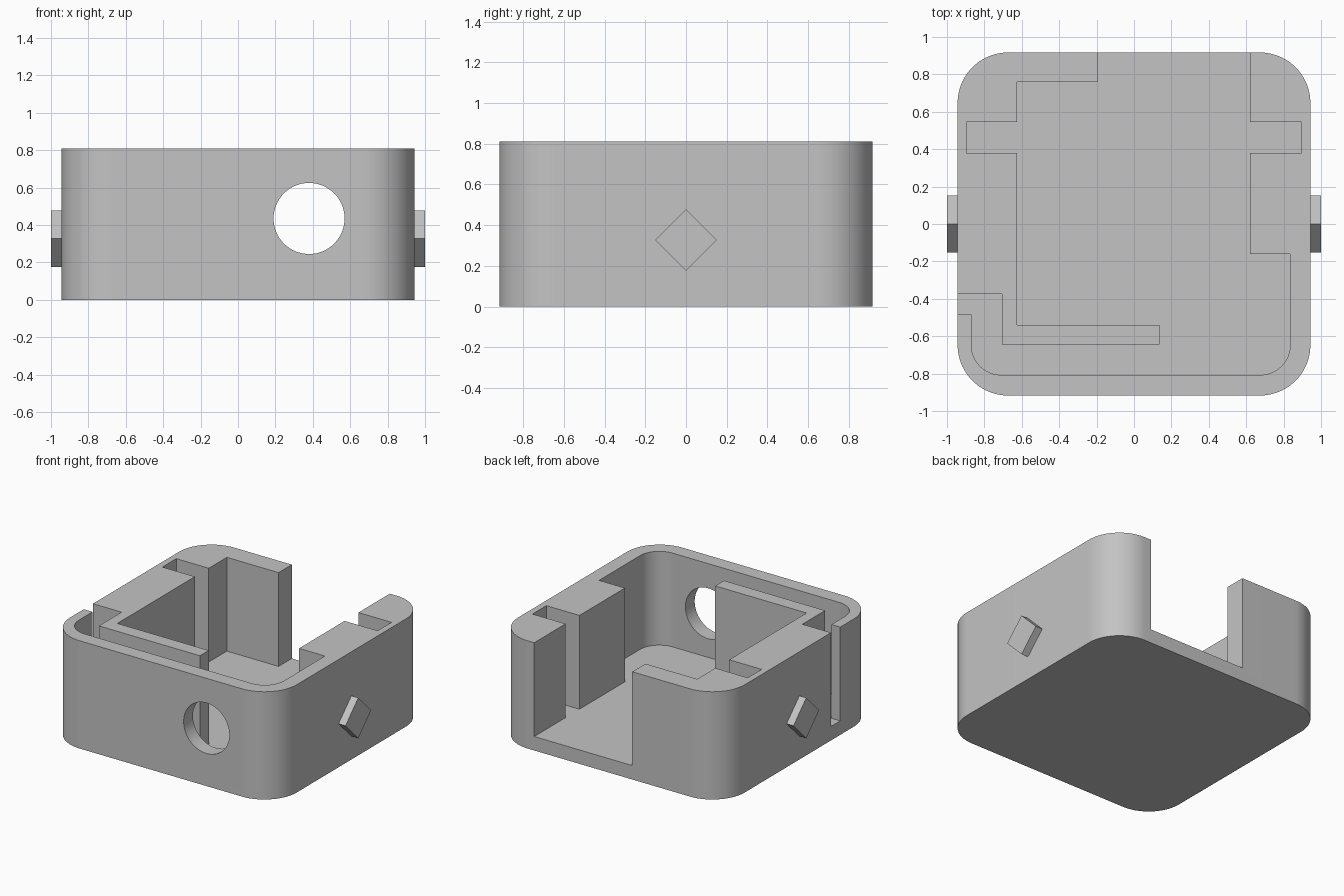
import bpy, bmesh, math
from mathutils import Vector

cube = bpy.data.objects.get("Cube")
if cube:
    bpy.data.objects.remove(cube, do_unlink=True)

# Single plain grey
grey = bpy.data.materials.new("plain grey")
grey.use_nodes = True
colour = (0.55, 0.55, 0.55, 1)
grey.diffuse_color = colour
grey.node_tree.nodes["Principled BSDF"].inputs["Base Color"].default_value = colour

HALF_X, HALF_Y, HEIGHT, FLOOR = 0.943, 0.917, 0.81, 0.105


def arc(cx, cy, r, start, end, steps=24):
    """Points along an arc, angles in degrees."""
    out = []
    for i in range(steps + 1):
        a = math.radians(start + (end - start) * i / steps)
        out.append((cx + r * math.cos(a), cy + r * math.sin(a)))
    return out


def prism(name, points, origin, u, v, depth):
    """Extrude a 2D outline lying in the u, v plane along depth."""
    origin, u, v, depth = (Vector(k) for k in (origin, u, v, depth))
    bm = bmesh.new()
    face = bm.faces.new([bm.verts.new(origin + u * a + v * b) for a, b in points])
    ext = bmesh.ops.extrude_face_region(bm, geom=[face])
    moved = [g for g in ext["geom"] if isinstance(g, bmesh.types.BMVert)]
    bmesh.ops.translate(bm, vec=depth, verts=moved)
    bmesh.ops.recalc_face_normals(bm, faces=bm.faces)
    mesh = bpy.data.meshes.new(name)
    bm.to_mesh(mesh)
    bm.free()
    mesh.materials.append(grey)
    obj = bpy.data.objects.new(name, mesh)
    bpy.context.collection.objects.link(obj)
    return obj


def activate(obj):
    bpy.ops.object.select_all(action="DESELECT")
    obj.select_set(True)
    bpy.context.view_layer.objects.active = obj


def cut(obj, cutter):
    cutter.hide_render = True
    mod = obj.modifiers.new("cut", "BOOLEAN")
    mod.operation = "DIFFERENCE"
    mod.solver = "EXACT"
    mod.object = cutter
    activate(obj)
    bpy.ops.object.modifier_apply(modifier=mod.name)
    bpy.data.objects.remove(cutter, do_unlink=True)


X, Y, Z = (1, 0, 0), (0, 1, 0), (0, 0, 1)

# Rounded case body
R = 0.27
cx, cy = HALF_X - R, HALF_Y - R
outline = (arc(cx, cy, R, 0, 90) + arc(-cx, cy, R, 90, 180)
           + arc(-cx, -cy, R, 180, 270) + arc(cx, -cy, R, 270, 360))
body = prism("case_body", outline, (0, 0, 0), X, Y, (0, 0, HEIGHT))

# Inner cavity with side slots, L-shaped partition, side slit and back opening
r = 0.16
cavity = [(-0.195, 1.1), (-0.195, 0.76), (-0.625, 0.76), (-0.625, 0.545),
          (-0.895, 0.545), (-0.895, 0.38), (-0.625, 0.38), (-0.625, -0.54),
          (0.135, -0.54), (0.135, -0.645), (-0.705, -0.645), (-0.705, -0.375),
          (-1.1, -0.375), (-1.1, -0.485), (-0.87, -0.485)]
cavity += arc(-0.87 + r, -0.807 + r, r, 180, 270)
cavity += arc(0.835 - r, -0.807 + r, r, 270, 360)
cavity += [(0.835, -0.16), (0.62, -0.16), (0.62, 0.38), (0.895, 0.38),
           (0.895, 0.545), (0.62, 0.545), (0.62, 1.1)]
cut(body, prism("cavity_cutter", cavity, (0, 0, FLOOR), X, Y, (0, 0, 1)))

# Round port through the front wall
circle = arc(0.38, 0.435, 0.19, 0, 360, 64)[:-1]
cut(body, prism("port_cutter", circle, (0, -1.1, 0), X, Z, (0, 0.4, 0)))
activate(body)
bpy.ops.object.shade_smooth_by_angle(angle=math.radians(30))

# Diamond pegs on both sides
d = 0.152
diamond = [(d, 0), (0, d), (-d, 0), (0, -d)]
for side, name in ((1, "left_peg"), (-1, "right_peg")):
    prism(name, diamond, (side * 0.91, 0, 0.327), Y, Z, (side * 0.09, 0, 0))
